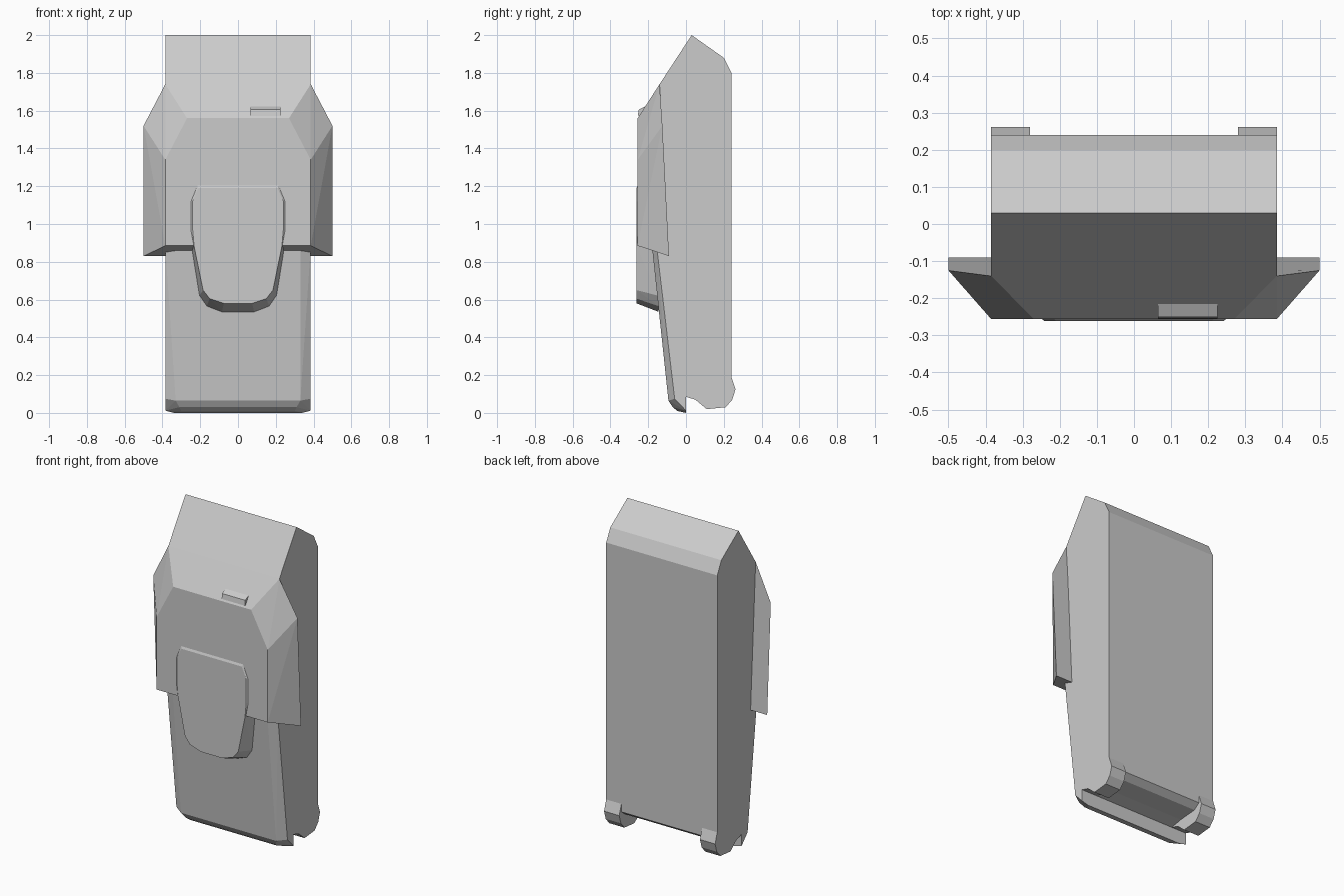
import bpy, bmesh, math

if "Cube" in bpy.data.objects:
    bpy.data.objects.remove(bpy.data.objects["Cube"])


def finish(bm, name):
    bmesh.ops.recalc_face_normals(bm, faces=bm.faces)
    mesh = bpy.data.meshes.new(name)
    bm.to_mesh(mesh)
    bm.free()
    obj = bpy.data.objects.new(name, mesh)
    bpy.context.collection.objects.link(obj)
    return obj


def prism(name, profile, x0, x1):
    """Extrude a (y, z) profile along x."""
    bm = bmesh.new()
    face = bm.faces.new([bm.verts.new((x0, y, z)) for y, z in profile])
    ext = bmesh.ops.extrude_face_region(bm, geom=[face])["geom"]
    verts = [v for v in ext if isinstance(v, bmesh.types.BMVert)]
    bmesh.ops.translate(bm, verts=verts, vec=(x1 - x0, 0, 0))
    return finish(bm, name)


def faceted(name, points, mirror=True, shift=0.0):
    """Flat-faced convex solid around points, mirrored across x."""
    bm = bmesh.new()
    for x, y, z in points:
        bm.verts.new((x + shift, y, z))
        if mirror:
            bm.verts.new((-x + shift, y, z))
    hull = bmesh.ops.convex_hull(bm, input=bm.verts)
    loose = [g for g in hull["geom_interior"] if isinstance(g, bmesh.types.BMVert)]
    bmesh.ops.delete(bm, geom=loose, context="VERTS")
    bmesh.ops.dissolve_limit(bm, angle_limit=math.radians(1.5),
                             verts=bm.verts, edges=bm.edges)
    return finish(bm, name)


# Main slab with roofed top and recessed underside
prism("main_body", [(0.03, 2.0), (0.20, 1.88), (0.24, 1.80), (0.24, 0.14),
                    (0.20, 0.11), (0.08, 0.10), (0.0, 0.085), (-0.055, 0.08),
                    (-0.155, 0.88), (-0.14, 1.74)], -0.385, 0.385)

# Tapered lower front with chamfered sides and bottom lip
faceted("lower_front", [(0.33, -0.18, 0.88), (0.385, -0.155, 0.88),
                        (0.33, -0.093, 0.065), (0.385, -0.06, 0.075),
                        (0.31, -0.07, 0.03), (0.30, -0.045, 0.01),
                        (0.34, 0.0, 0.0), (0.385, 0.0, 0.012),
                        (0.385, 0.0, 0.085), (0.385, 0.0, 0.88)])

# Flared upper cowl
faceted("upper_cowl", [(0.385, -0.14, 1.74), (0.50, -0.125, 1.52),
                       (0.385, -0.256, 1.34), (0.27, -0.256, 1.56),
                       (0.385, -0.256, 0.885), (0.50, -0.09, 0.83)])

# Raised centre plate: front outline, and a slightly larger back outline
front = [(0.21, 1.19), (0.24, 1.12), (0.24, 0.97), (0.232, 0.88),
         (0.185, 0.65), (0.15, 0.605), (0.075, 0.58)]
back = [(0.215, 1.205), (0.25, 1.12), (0.25, 0.97), (0.25, 0.87),
        (0.205, 0.62), (0.165, 0.565), (0.085, 0.535)]
faceted("centre_plate", [(x, -0.262, z) for x, z in front]
        + [(x, -0.255 if z > 0.9 else -0.145, z) for x, z in back])

# Small offset tab on the sloped face
faceted("small_tab", [(0.08, -0.255, 1.573), (0.065, -0.25, 1.575),
                      (0.062, -0.25, 1.605), (0.08, -0.21, 1.625),
                      (0.08, -0.25, 1.605), (0.08, -0.21, 1.58)], shift=0.145)

# Rounded clips at the lower rear corners
clip = [(0.24, 0.19), (0.262, 0.125), (0.245, 0.07), (0.21, 0.03), (0.11, 0.02),
        (0.05, 0.07), (0.0, 0.085), (0.08, 0.10), (0.20, 0.11), (0.24, 0.14)]
for side, s in (("left", -1), ("right", 1)):
    prism("rear_clip_" + side, clip, s * 0.28, s * 0.385)
